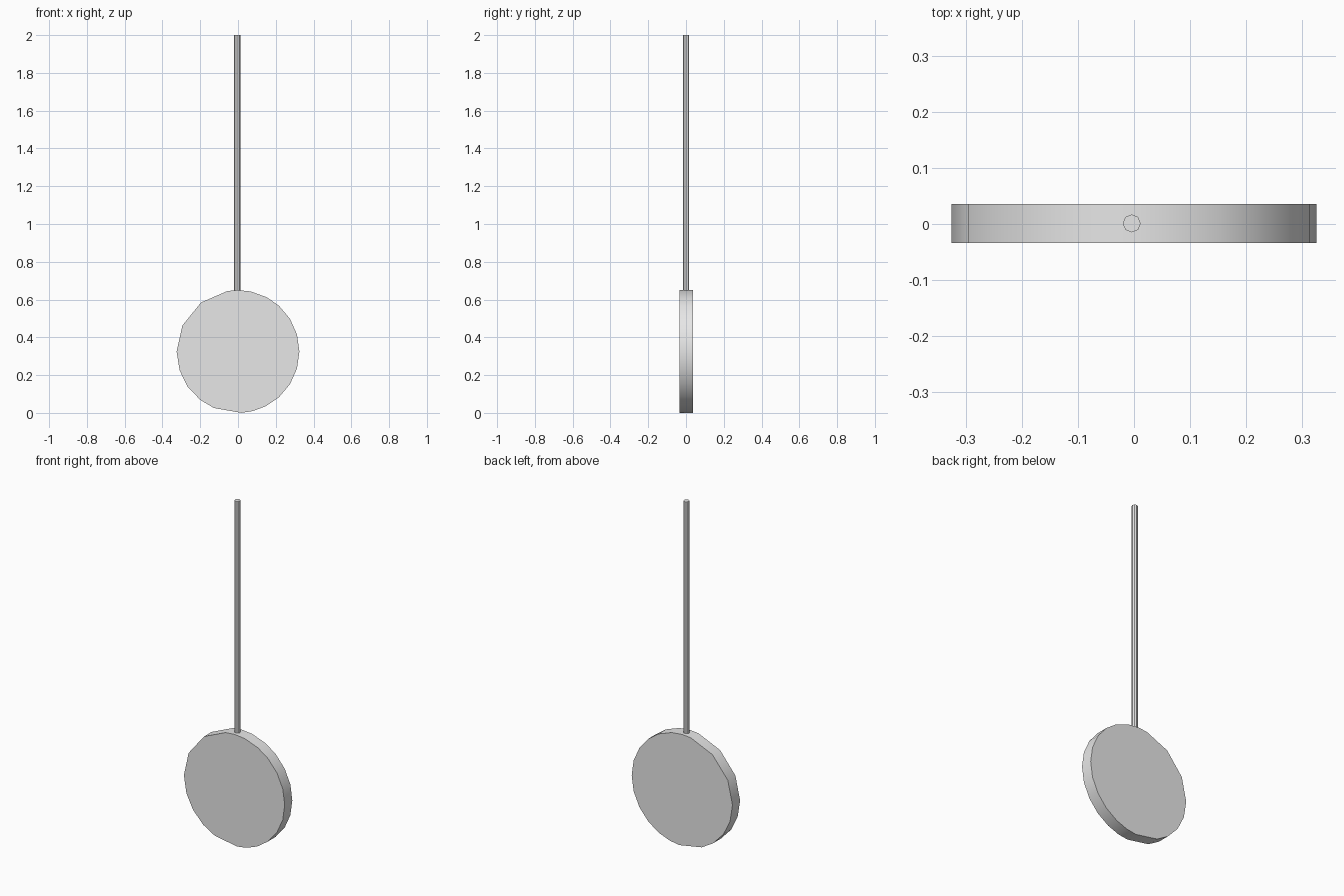
import bpy, bmesh
from math import cos, sin, radians
from mathutils import Matrix

cube = bpy.data.objects.get("Cube")
if cube:
    bpy.data.objects.remove(cube, do_unlink=True)

# Single plain grey
grey = bpy.data.materials.new("light_grey")
grey.use_nodes = True
colour = (0.8, 0.8, 0.8, 1)
grey.diffuse_color = colour
grey.node_tree.nodes["Principled BSDF"].inputs["Base Color"].default_value = colour


def finish(name, bm, angle):
    """Turn a bmesh into a shaded, coloured object."""
    bmesh.ops.recalc_face_normals(bm, faces=bm.faces)
    mesh = bpy.data.meshes.new(name)
    bm.to_mesh(mesh)
    bm.free()
    mesh.materials.append(grey)
    obj = bpy.data.objects.new(name, mesh)
    bpy.context.collection.objects.link(obj)
    bpy.ops.object.select_all(action='DESELECT')
    obj.select_set(True)
    bpy.context.view_layer.objects.active = obj
    bpy.ops.object.shade_smooth_by_angle(angle=radians(angle))
    return obj


# Disc: slightly uneven rim, extruded from front to back
RADIUS, FRONT, BACK = 0.325, -0.034, 0.036
rim_angles = [0, 16, 32, 48, 62, 78, 90, 100, 127, 155, 180,
              198, 215, 232, 247, 273, 284, 297, 312, 328, 344]
bm = bmesh.new()
rim = [bm.verts.new((RADIUS * cos(radians(a)), FRONT, RADIUS * (1 + sin(radians(a)))))
       for a in rim_angles]
face = bm.faces.new(rim)
extruded = bmesh.ops.extrude_face_region(bm, geom=[face], use_keep_orig=True)
back_verts = [v for v in extruded["geom"] if isinstance(v, bmesh.types.BMVert)]
bmesh.ops.translate(bm, verts=back_verts, vec=(0, BACK - FRONT, 0))
finish("disc", bm, 40)

# Rod: thin octagonal bar rising from the top of the disc
BOTTOM, TOP = 0.63, 2.0
bm = bmesh.new()
bmesh.ops.create_cone(bm, cap_ends=True, segments=8, radius1=0.016, radius2=0.016,
                      depth=TOP - BOTTOM,
                      matrix=Matrix.Translation((-0.004, 0.001, (TOP + BOTTOM) / 2)))
finish("rod", bm, 30)
